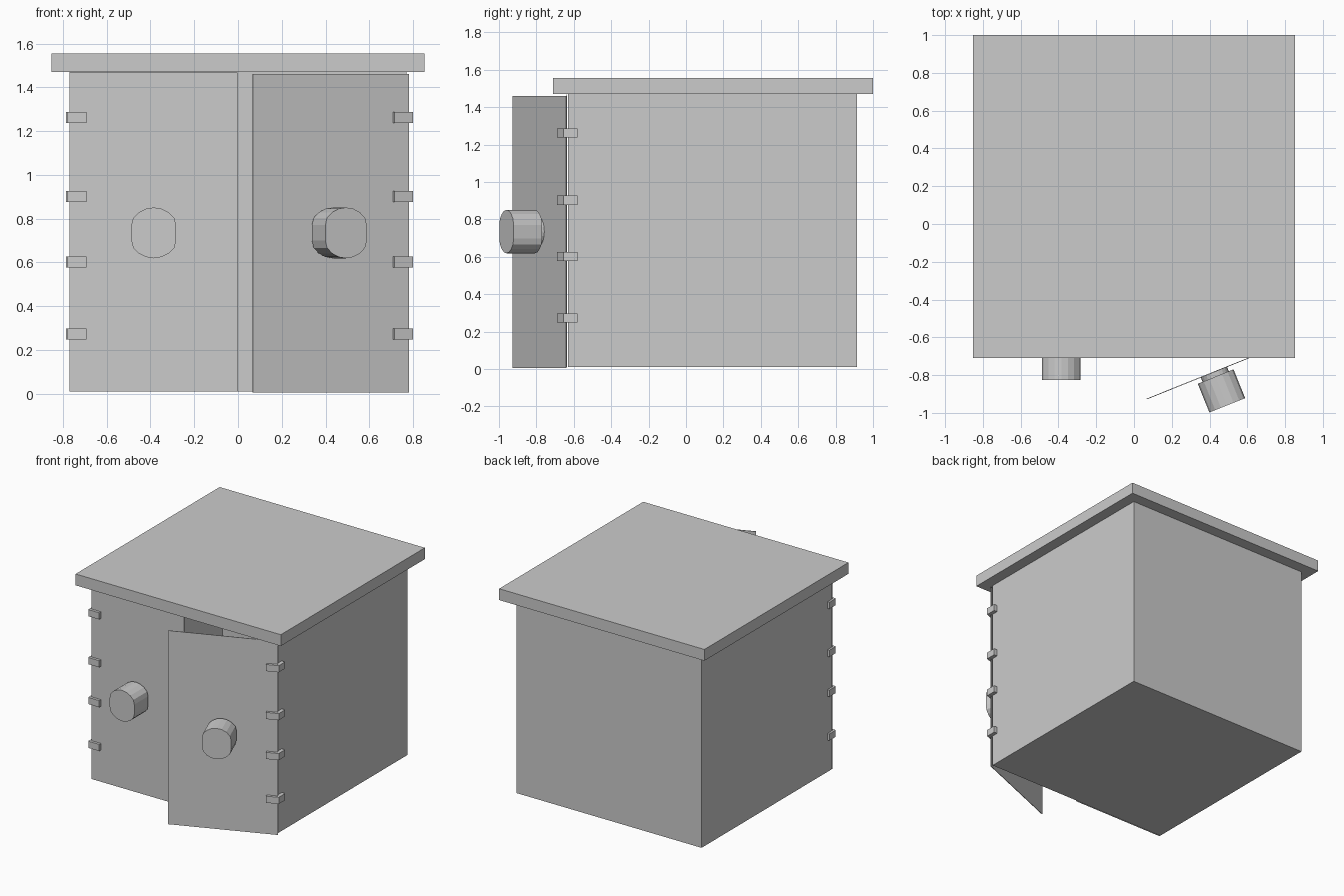
import bpy, bmesh
from math import sin, cos, pi, radians
from mathutils import Matrix

if "Cube" in bpy.data.objects:
    bpy.data.objects.remove(bpy.data.objects["Cube"])


def finish(name, bm, mat=None):
    bmesh.ops.recalc_face_normals(bm, faces=bm.faces)
    if mat:
        bm.transform(mat)
    me = bpy.data.meshes.new(name)
    bm.to_mesh(me)
    bm.free()
    ob = bpy.data.objects.new(name, me)
    bpy.context.collection.objects.link(ob)
    return ob


def box_bm(x0, x1, y0, y1, z0, z1):
    bm = bmesh.new()
    bmesh.ops.create_cube(bm, size=1)
    for v in bm.verts:
        v.co = ((x0 + x1) / 2 + v.co.x * (x1 - x0),
                (y0 + y1) / 2 + v.co.y * (y1 - y0),
                (z0 + z1) / 2 + v.co.z * (z1 - z0))
    return bm


def box(name, *dims, mat=None):
    return finish(name, box_bm(*dims), mat)


def disc(name, cx, cz, r, half_w, y0, y1, mat, sides=20):
    # round prism along y, flattened at the left and right
    bm = bmesh.new()
    pts = []
    for i in range(sides):
        a = 2 * pi * i / sides
        x = max(-half_w, min(half_w, r * cos(a)))
        if abs(sin(a)) > 1e-4 or r <= half_w:
            pts.append((cx + x, cz + r * sin(a)))
    rings = [[bm.verts.new((x, y, z)) for x, z in pts] for y in (y0, y1)]
    n = len(pts)
    for i in range(n):
        j = (i + 1) % n
        bm.faces.new((rings[0][i], rings[0][j], rings[1][j], rings[1][i]))
    bm.faces.new(rings[0])
    bm.faces.new(rings[1])
    return finish(name, bm, mat)


# hollow thin-walled cabinet, open at the front and under the lid
bm = box_bm(-0.77, 0.77, -0.63, 0.915, 0.01, 1.47)
bm.normal_update()
opening = [f for f in bm.faces if f.normal.y < -0.9 or f.normal.z > 0.9]
bmesh.ops.delete(bm, geom=opening, context='FACES_ONLY')
finish("cabinet_body", bm)

# overhanging lid
box("lid", -0.853, 0.853, -0.71, 1.0, 1.47, 1.555)


# doors, each built around its hinge line; s points from hinge to free edge
def door(side, s, hinge_x, hinge_y, angle, z0, z1):
    mat = Matrix.Translation((hinge_x, hinge_y, 0)) @ Matrix.Rotation(angle, 4, 'Z')
    ends = sorted((0, s * 0.768))
    box(side + "_door", *ends, -0.002, 0.002, z0, z1, mat=mat)
    cx = s * 0.385
    disc(side + "_knob_stem", cx, 0.735, 0.075, 0.075, -0.03, 0, mat)
    disc(side + "_knob", cx, 0.735, 0.116, 0.102, -0.19, -0.026, mat)
    # wrap-around hinges: a leaf on the door and a leaf on the side wall
    for i, z in enumerate((1.262, 0.902, 0.602, 0.273)):
        leaf = sorted((-s * 0.012, s * 0.078))
        box(f"{side}_hinge_door_leaf_{i}", *leaf, -0.022, 0.005, z - 0.025, z + 0.025, mat=mat)
        wall = sorted((-s * 0.765, -s * (0.785 if angle == 0 else 0.798)))
        box(f"{side}_hinge_wall_leaf_{i}", *wall, -0.652, -0.58, z - 0.025, z + 0.025)


door("left", 1, -0.77, -0.637, 0, 0.01, 1.468)
door("right", -1, 0.78, -0.64, radians(21.9), 0.005, 1.46)
